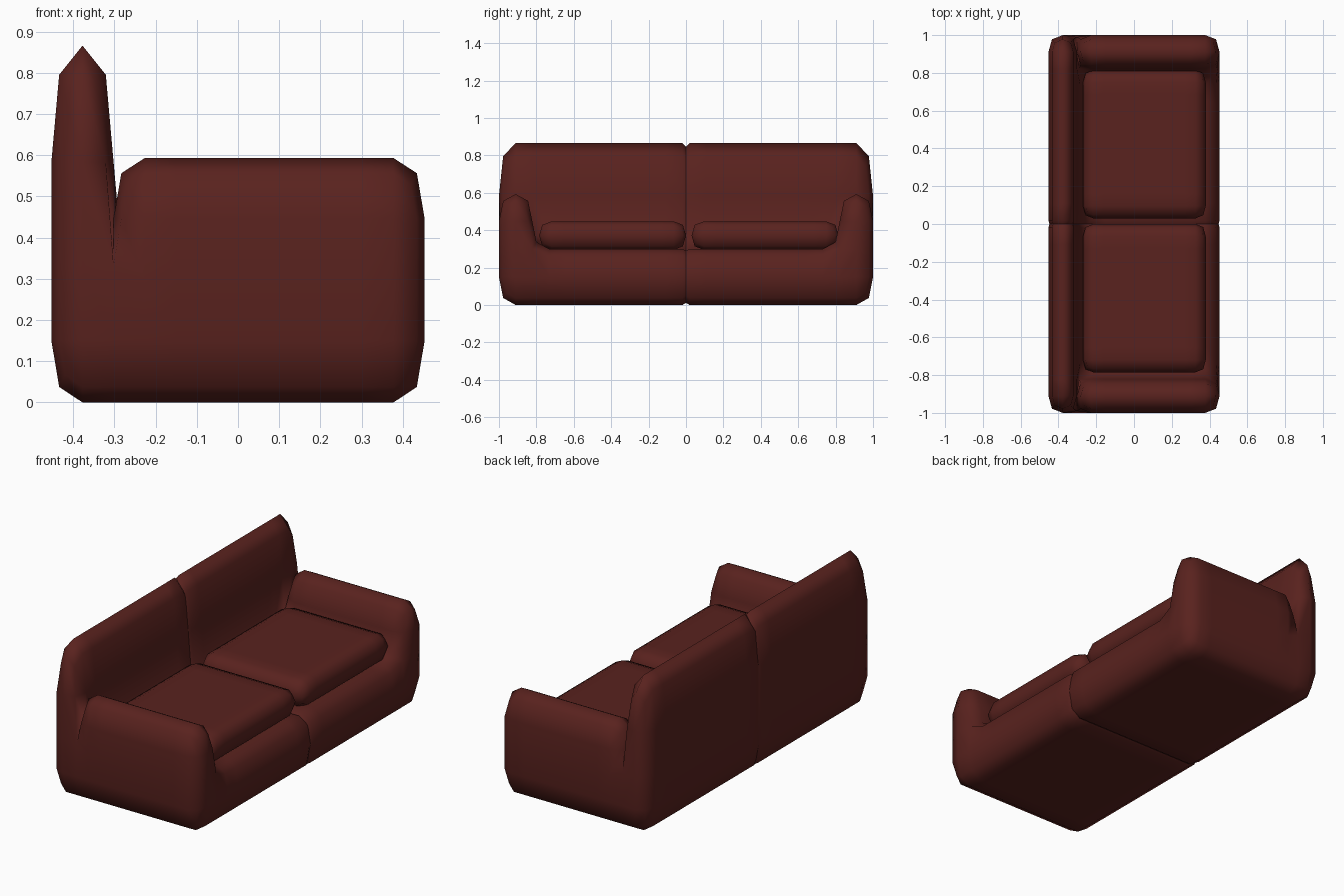
import bpy, bmesh

if "Cube" in bpy.data.objects:
    bpy.data.objects.remove(bpy.data.objects["Cube"])

red = bpy.data.materials.new("dark_red_upholstery")
red.diffuse_color = (0.10, 0.016, 0.013, 1)
red.use_nodes = True
red.node_tree.nodes["Principled BSDF"].inputs["Base Color"].default_value = red.diffuse_color
N = 6  # cells along x and y in each cage


def soft_block(name, xs, ys, zs, region=lambda i, j: "base", raised=None):
    """N x N block whose cells may be pulled up by region, softened by subdivision."""
    raised = raised or {}
    bm = bmesh.new()
    cache = {}

    def vert(i, j, level):
        key = (i, j, level)
        if key not in cache:
            z = zs[0] if level == "floor" else raised.get(level, zs[1])
            cache[key] = bm.verts.new((xs[0] + (xs[1] - xs[0]) * i / N,
                                       ys[0] + (ys[1] - ys[0]) * j / N, z))
        return cache[key]

    def wall(a, b, low, high):
        bm.faces.new([vert(*a, low), vert(*b, low), vert(*b, high), vert(*a, high)])

    for i in range(N):
        for j in range(N):
            ring = [(i, j), (i + 1, j), (i + 1, j + 1), (i, j + 1)]
            beside = [(i, j - 1), (i + 1, j), (i, j + 1), (i - 1, j)]
            r = region(i, j)
            bm.faces.new([vert(*c, r) for c in ring])
            bm.faces.new([vert(*c, "floor") for c in reversed(ring)])
            for k, (ni, nj) in enumerate(beside):
                a, b = ring[k], ring[(k + 1) % 4]
                inside = 0 <= ni < N and 0 <= nj < N
                if not inside:
                    wall(a, b, "floor", "base")
                if r != "base" and (not inside or region(ni, nj) != r):
                    wall(a, b, "base", r)
    bmesh.ops.recalc_face_normals(bm, faces=bm.faces)
    for f in bm.faces:
        f.smooth = True
    mesh = bpy.data.meshes.new(name)
    bm.to_mesh(mesh)
    bm.free()
    mesh.materials.append(red)
    ob = bpy.data.objects.new(name, mesh)
    bpy.context.collection.objects.link(ob)
    sub = ob.modifiers.new("soften", "SUBSURF")
    sub.levels = sub.render_levels = 1
    sub.use_limit_surface = False
    return ob


# Sofa frame half: seat base with back row and arm row pulled up
def frame_region(i, j):
    return "back" if i == 0 else "arm" if j == N - 1 else "base"


frame = soft_block("sofa_frame", (-0.453, 0.453), (-0.07, 1.0), (0, 0.30),
                   frame_region, {"back": 0.866, "arm": 0.593})
# Other half, overlapping at the centre seam
mirror = frame.modifiers.new("other_half", "MIRROR")
mirror.use_axis = (False, True, False)
mirror.use_mirror_merge = False

# Seat cushions
for name, y in (("left_cushion", -0.785), ("right_cushion", 0.03)):
    soft_block(name, (-0.27, 0.38), (y, y + 0.785), (0.295, 0.447))
